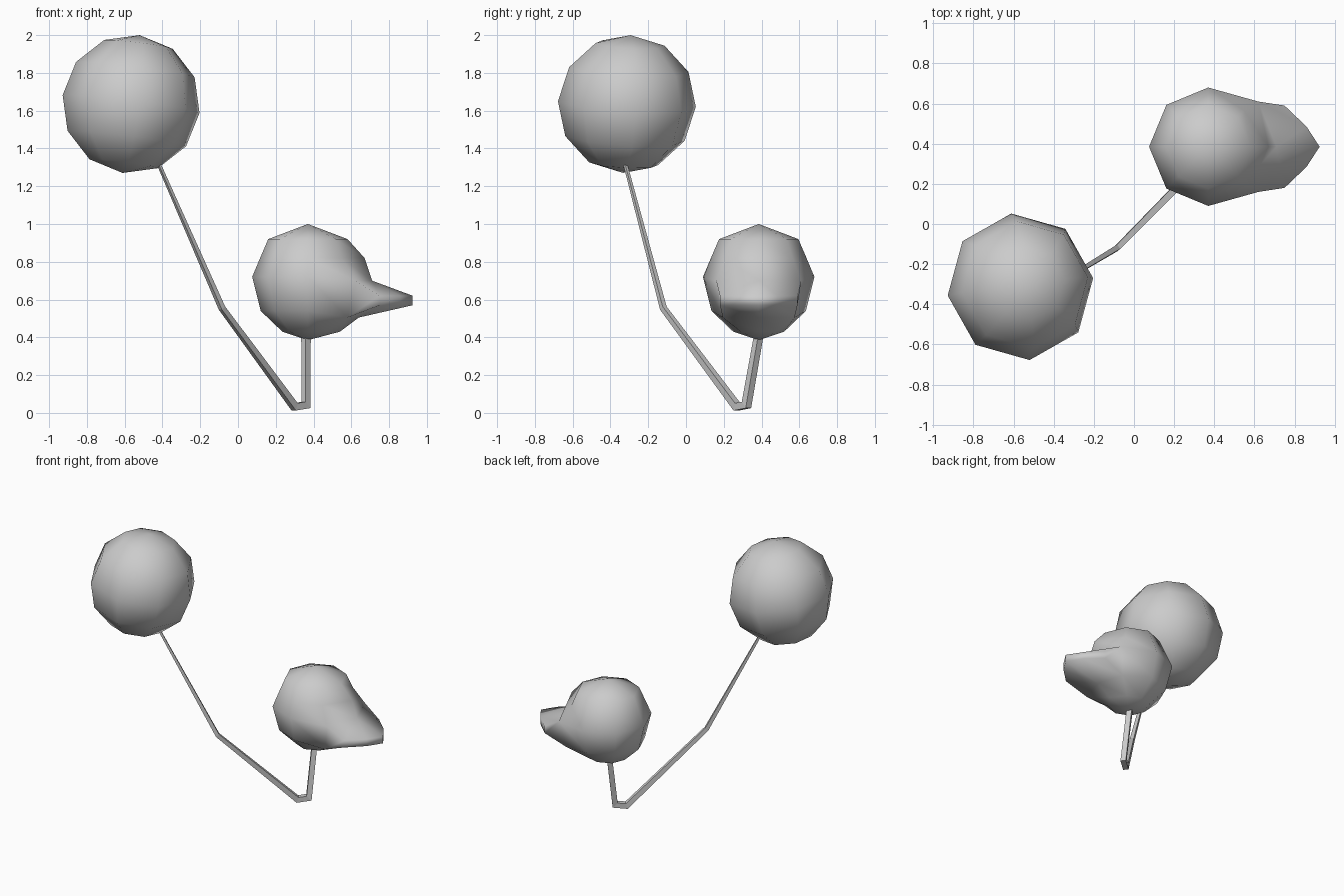
import bpy, bmesh
from math import sin, cos, pi, radians
from mathutils import Vector, Matrix

cube = bpy.data.objects.get("Cube")
if cube:
    bpy.data.objects.remove(cube, do_unlink=True)

grey = bpy.data.materials.new("plain_grey")
grey.use_nodes = True
colour = (0.6, 0.6, 0.6, 1)
grey.diffuse_color = colour
grey.node_tree.nodes["Principled BSDF"].inputs["Base Color"].default_value = colour


def finish(bm, name, smooth=True):
    bmesh.ops.recalc_face_normals(bm, faces=bm.faces[:])
    mesh = bpy.data.meshes.new(name)
    for f in bm.faces:
        f.smooth = smooth
    bm.to_mesh(mesh)
    bm.free()
    mesh.materials.append(grey)
    obj = bpy.data.objects.new(name, mesh)
    bpy.context.collection.objects.link(obj)
    return obj


# Large ball: coarse sphere, slightly tilted
bm = bmesh.new()
axis = Vector((0.045, 0.02, 0.365))
tilt = Vector((0, 0, 1)).rotation_difference(axis).to_matrix().to_4x4()
place = Matrix.Translation((-0.566, -0.313, 1.635)) @ tilt @ Matrix.Rotation(radians(7), 4, "Z")
bmesh.ops.create_uvsphere(bm, u_segments=8, v_segments=6, radius=0.368, matrix=place)
finish(bm, "large_ball")

# Head: eight-sided rings between two poles, pulled forward at +x
bm = bmesh.new()
cx, cy = 0.37, 0.385
profile = [(0.92, 0.21), (0.82, 0.253), (0.72, 0.295), (0.54, 0.25), (0.43, 0.135)]
rings = [[bm.verts.new((cx + r * cos(i * pi / 4), cy + r * sin(i * pi / 4), z))
          for i in range(8)] for z, r in profile]
top = bm.verts.new((cx, cy, 1.0))
bottom = bm.verts.new((cx, cy, 0.385))
rings[1][0].co.x = 0.67
rings[4][0].co.x = 0.54
for i in (0, 1, 7):
    side = {0: 0, 1: 1, 7: -1}[i]
    rings[2][i].co = (0.71 - 0.09 * abs(side), cy + 0.225 * side, 0.70)
    rings[3][i].co = (0.64 - 0.06 * abs(side), cy + 0.19 * side, 0.505)
for i in range(8):
    j = (i + 1) % 8
    bm.faces.new((top, rings[0][i], rings[0][j]))
    bm.faces.new((bottom, rings[-1][j], rings[-1][i]))
    for k, (a, b) in enumerate(zip(rings, rings[1:])):
        if not (k == 2 and i in (0, 7)):
            bm.faces.new((a[i], b[i], b[j], a[j]))

# Flat rounded bill growing out of the opening in the head
outline = [(0.75, 0.205), (0.86, 0.10), (0.925, 0), (0.86, -0.10), (0.75, -0.205)]
layers = []
for ring, z in ((rings[2], 0.62), (rings[3], 0.57)):
    root = [ring[1], ring[0], ring[7]]
    rim = [bm.verts.new((x, cy + y, z)) for x, y in outline]
    bm.faces.new((root[0], rim[0], rim[1], root[1]))
    bm.faces.new((root[1], rim[1], rim[2]))
    bm.faces.new((root[1], rim[2], rim[3]))
    bm.faces.new((root[1], rim[3], rim[4], root[2]))
    layers.append([root[0]] + rim + [root[2]])
upper, lower = layers
for i in range(len(upper) - 1):
    bm.faces.new((upper[i], upper[i + 1], lower[i + 1], lower[i]))
finish(bm, "head_with_bill")

# Stalk: tapered square bar, bent and mitred, from the ball to the head
path = [((-0.425, -0.325, 1.33), 0.015), ((-0.085, -0.12, 0.555), 0.027),
        ((0.30, 0.27, 0.032), 0.037), ((0.36, 0.32, 0.042), 0.037),
        ((0.36, 0.385, 0.41), 0.036)]
points = [Vector(p) for p, w in path]
side = Vector((-0.62, 0.78, 0)).normalized()
bm = bmesh.new()
loops = []
for i, (p, (_, width)) in enumerate(zip(points, path)):
    before = (p - points[i - 1]).normalized() if i else (points[1] - p).normalized()
    after = (points[i + 1] - p).normalized() if i < len(points) - 1 else before
    along = (before + after).normalized()
    across = side.cross(along).normalized() * (width / 2 / max(along.dot(after), 0.6))
    edge = side * (width / 2)
    loops.append([bm.verts.new(p + v) for v in
                  (edge + across, edge - across, -edge - across, -edge + across)])
for a, b in zip(loops, loops[1:]):
    for i in range(4):
        j = (i + 1) % 4
        bm.faces.new((a[i], a[j], b[j], b[i]))
bm.faces.new(loops[0])
bm.faces.new(loops[-1])
finish(bm, "bent_stalk", smooth=False)
